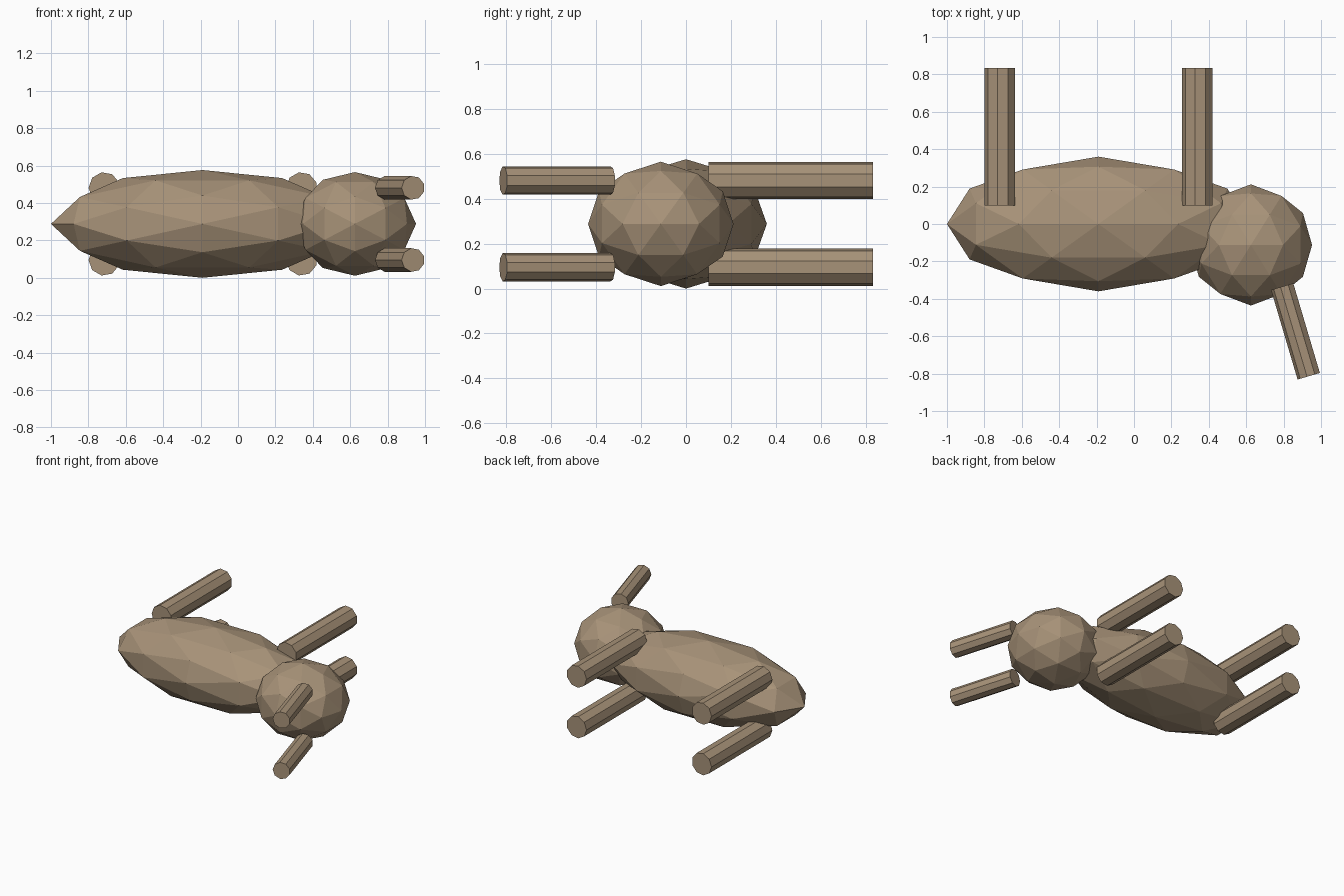
import bpy
import bmesh
from math import radians, sin, cos, atan
from mathutils import Matrix, Vector

cube = bpy.data.objects.get("Cube")
if cube:
    bpy.data.objects.remove(cube, do_unlink=True)

# One warm tan colour for the whole animal
TAN = (0.39, 0.29, 0.19, 1.0)
tan_mat = bpy.data.materials.new("warm_tan")
tan_mat.use_nodes = True
tan_mat.diffuse_color = TAN
bsdf = next(n for n in tan_mat.node_tree.nodes if n.type == 'BSDF_PRINCIPLED')
bsdf.inputs["Base Color"].default_value = TAN
bsdf.inputs["Roughness"].default_value = 0.8

MID_Z = 0.288    # height of the plane of symmetry
SPREAD = 0.193   # limb distance from that plane


def add_object(name, bm):
    bmesh.ops.recalc_face_normals(bm, faces=bm.faces)
    mesh = bpy.data.meshes.new(name)
    bm.to_mesh(mesh)
    bm.free()
    mesh.materials.append(tan_mat)
    obj = bpy.data.objects.new(name, mesh)
    bpy.context.collection.objects.link(obj)
    return obj


def faceted_ball(name, centre, radii):
    """Low-poly ball, turned so that an edge is centred on every axis."""
    bm = bmesh.new()
    turn = Matrix.Rotation(-atan(2) / 2, 4, 'Y')
    bmesh.ops.create_icosphere(bm, subdivisions=2, radius=1, matrix=turn)
    bmesh.ops.scale(bm, vec=radii, verts=bm.verts)
    bmesh.ops.translate(bm, vec=centre, verts=bm.verts)
    return add_object(name, bm)


def rod(name, start, angle, length, radius):
    """Nine-sided rod in a level plane; angle is measured from +y."""
    axis = Vector((sin(angle), cos(angle), 0))
    ridge = Vector((-abs(axis.y), axis.x * (1 if axis.y > 0 else -1), 0))
    side = ridge.cross(axis)
    frame = Matrix((side, ridge, axis)).transposed().to_4x4()
    place = Matrix.Translation(Vector(start) + axis * length / 2) @ frame
    bm = bmesh.new()
    bmesh.ops.create_cone(bm, cap_ends=True, segments=9, radius1=radius,
                          radius2=radius, depth=length, matrix=place)
    return add_object(name, bm)


# Body and head
faceted_ball("body", (-0.19, 0, MID_Z), (0.81, 0.36, 0.288))
faceted_ball("head", (0.625, -0.112, MID_Z), (0.327, 0.324, 0.277))

# Legs and ears, one of each on both sides
for side_name, sign in (("upper", 1), ("lower", -1)):
    z = MID_Z + sign * SPREAD
    for part, x in (("front_leg", 0.34), ("hind_leg", -0.715)):
        rod(f"{side_name}_{part}", (x, 0.1, z), 0, 0.733, 0.084)
    rod(f"{side_name}_ear", (0.794, -0.334, z), radians(180 - 16.5), 0.5, 0.064)
